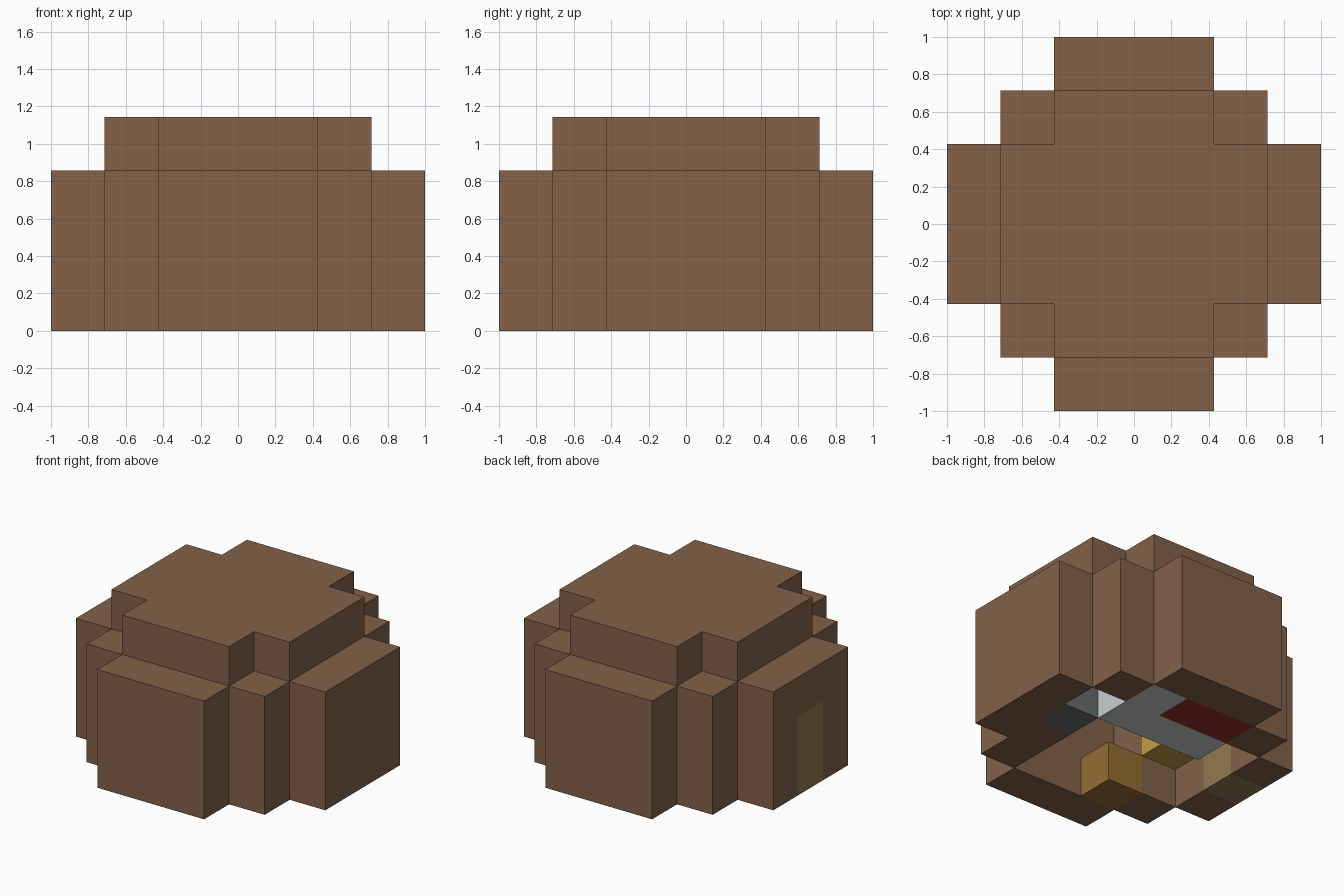
import bpy, bmesh, math
from mathutils import Vector

CELL = 2 / 7  # edge of one block: the hut is seven blocks wide

default_cube = bpy.data.objects.get("Cube")
if default_cube:
    bpy.data.objects.remove(default_cube, do_unlink=True)


def material(name, rgb):
    """One flat colour, given as 0-255 display values."""
    linear = [((c / 255 + 0.055) / 1.055) ** 2.4 for c in rgb] + [1.0]
    mat = bpy.data.materials.new(name)
    mat.use_nodes = True
    mat.diffuse_color = linear
    shader = next(n for n in mat.node_tree.nodes if n.type == "BSDF_PRINCIPLED")
    shader.inputs["Base Color"].default_value = linear
    shader.inputs["Roughness"].default_value = 0.9
    return mat


def blocks(name, cells, mat):
    """Join unit blocks into one clean solid, keeping only its outer faces."""
    cells = set(cells)
    bm = bmesh.new()
    for cell in cells:
        centre = Vector((cell[0], cell[1], cell[2] + 0.5))
        for axis in range(3):
            for sign in (-1, 1):
                neighbour = list(cell)
                neighbour[axis] += sign
                if tuple(neighbour) in cells:
                    continue
                n, u, v = Vector(), Vector(), Vector()
                n[axis] = sign / 2
                u[(axis + 1) % 3] = 0.5
                v[(axis + 2) % 3] = sign / 2
                corners = (-u - v, u - v, u + v, v - u)
                bm.faces.new([bm.verts.new((centre + n + c) * CELL) for c in corners])
    bmesh.ops.remove_doubles(bm, verts=bm.verts, dist=0.001)
    bmesh.ops.dissolve_limit(bm, angle_limit=math.radians(1),
                             verts=bm.verts, edges=bm.edges)
    mesh = bpy.data.meshes.new(name)
    bm.to_mesh(mesh)
    bm.free()
    mesh.materials.append(mat)
    obj = bpy.data.objects.new(name, mesh)
    bpy.context.collection.objects.link(obj)
    return obj


wood = material("brown wood", (130, 98, 73))
door_wood = material("pale door wood", (144, 122, 79))
stone = material("dark grey stone", (105, 106, 106))
pale = material("pale grey", (200, 207, 207))
red = material("dark red", (149, 46, 46))
chest_wood = material("ochre wood", (146, 109, 51))
glow = material("warm yellow", (195, 158, 68))

# Stepped round plan: inner room, and the wall ring around it
grid = [(x, y) for x in range(-3, 4) for y in range(-3, 4)]
room = [(x, y) for x, y in grid if max(abs(x), abs(y)) <= 2 and abs(x) + abs(y) < 4]
ring = [(x, y) for x, y in grid
        if (x, y) not in room and abs(x) + abs(y) <= 4]

# Doorway goes through the wall on the -x side
door_cells = [(-3, 0, 0), (-3, 0, 1)]
shell = [(x, y, z) for x, y in ring for z in range(3)]
shell += [(x, y, 3) for x, y in room]
blocks("hut_shell", [c for c in shell if c not in door_cells], wood)
blocks("door", door_cells, door_wood)

# Furnishings
blocks("bed", [(-1, 2, 0), (0, 2, 0)], red)
blocks("bed_surround", [(1, 2, 0), (1, 1, 0), (0, 1, 0), (-1, 1, 0)], pale)
blocks("stove", [(2, 0, 0)], stone)
blocks("work_table", [(2, -1, 0)], wood)
blocks("chest", [(-1, -2, 0)], chest_wood)
blocks("lamp", [(-2, -1, 1)], glow)
